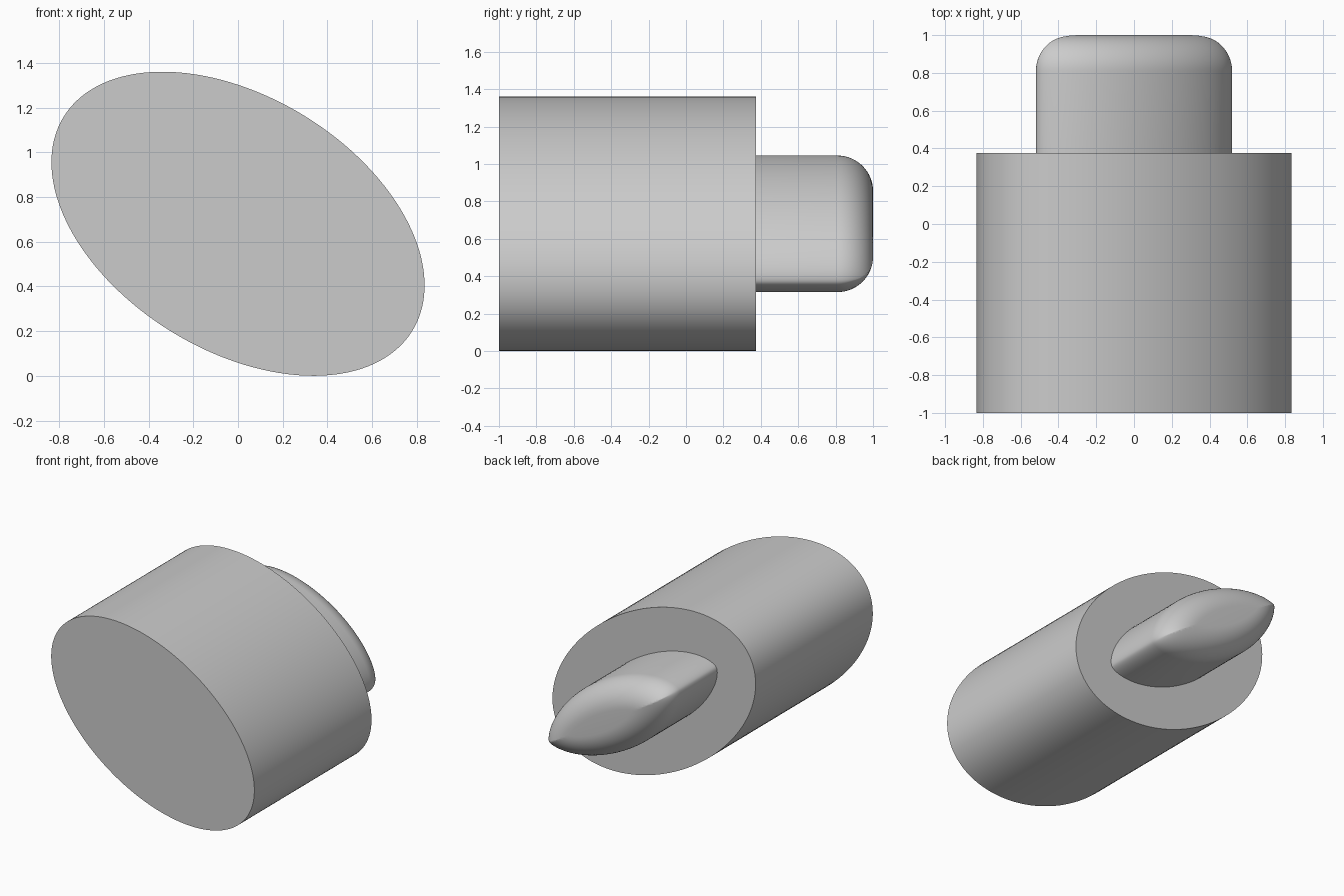
import bpy, bmesh
from math import sin, cos, pi, radians, sqrt, hypot

A, B = 0.915, 0.567            # half axes of the oval
TILT = radians(31.5)
CENTRE_Z = 0.68
SEGMENTS = 128
FRONT, SHOULDER, BACK = -1.0, 0.375, 1.0
INSET, FILLET = 0.315, 0.19

if "Cube" in bpy.data.objects:
    bpy.data.objects.remove(bpy.data.objects["Cube"], do_unlink=True)

grey = bpy.data.materials.new("light grey")
grey.use_nodes = True
grey.diffuse_color = (0.6, 0.6, 0.6, 1)
grey.node_tree.nodes["Principled BSDF"].inputs["Base Color"].default_value = (0.6, 0.6, 0.6, 1)


def oval_point(i, inset):
    """Point of the tilted oval moved inward, stopping at the long axis; returns x, z, inset used."""
    t = 2 * pi * i / SEGMENTS
    length = hypot(B * cos(t), A * sin(t))
    inset = min(inset, B * length / A)
    u = A * cos(t) - inset * B * cos(t) / length
    v = B * sin(t) - inset * A * sin(t) / length
    return u * cos(TILT) + v * sin(TILT), CENTRE_Z - u * sin(TILT) + v * cos(TILT), inset


def loft(name, rings, smooth_angle):
    """Skin a list of rings and close both ends with strips across the oval."""
    bm = bmesh.new()
    loops = [[bm.verts.new(p) for p in ring] for ring in rings]
    n = SEGMENTS
    for low, high in zip(loops, loops[1:]):
        for i in range(n):
            k = (i + 1) % n
            bm.faces.new((low[i], low[k], high[k], high[i]))
    for loop in (loops[0], loops[-1]):
        for i in range(n // 2):
            corners = (loop[i], loop[i + 1], loop[-i - 1], loop[-i])
            bm.faces.new(list(dict.fromkeys(corners)))
    bmesh.ops.remove_doubles(bm, verts=bm.verts, dist=0.0002)
    bmesh.ops.recalc_face_normals(bm, faces=bm.faces)
    mesh = bpy.data.meshes.new(name)
    bm.to_mesh(mesh)
    bm.free()
    mesh.materials.append(grey)
    obj = bpy.data.objects.new(name, mesh)
    bpy.context.collection.objects.link(obj)
    bpy.ops.object.select_all(action="DESELECT")
    obj.select_set(True)
    bpy.context.view_layer.objects.active = obj
    bpy.ops.object.shade_smooth_by_angle(angle=radians(smooth_angle))


def straight_ring(y, inset):
    ring = []
    for i in range(SEGMENTS):
        x, z, _ = oval_point(i, inset)
        ring.append((x, y, z))
    return ring


def fillet_ring(angle):
    """Ring on the rounded rim; the height follows the inset actually reached."""
    ring = []
    for i in range(SEGMENTS):
        x, z, used = oval_point(i, INSET + FILLET * (1 - cos(angle)))
        rest = FILLET - (used - INSET)
        ring.append((x, BACK - FILLET + sqrt(max(0, FILLET ** 2 - rest ** 2)), z))
    return ring


# Main oval barrel
loft("oval_body", [straight_ring(FRONT, 0), straight_ring(SHOULDER, 0)], 30)

# Narrower rear boss with rounded rim
steps = 16
rim = [fillet_ring(pi / 2 * s / steps) for s in range(steps + 1)]
loft("rounded_boss", [straight_ring(SHOULDER - 0.02, INSET)] + rim, 60)
